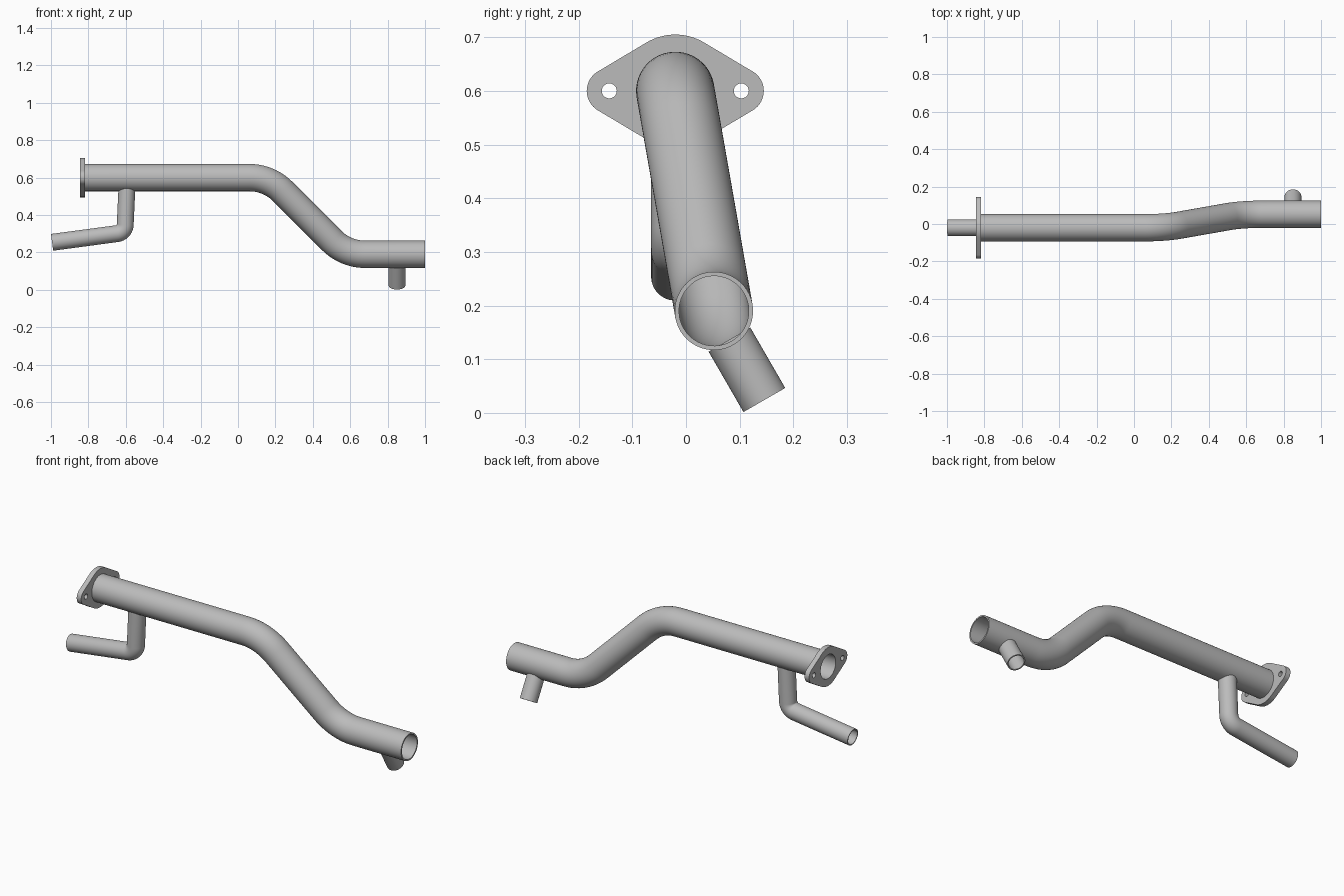
import bpy
import bmesh
from math import cos, sin, tan, acos, pi, radians
from mathutils import Vector

if "Cube" in bpy.data.objects:
    bpy.data.objects.remove(bpy.data.objects["Cube"], do_unlink=True)

steel = bpy.data.materials.new("grey_steel")
steel.use_nodes = True
GREY = (0.5, 0.5, 0.5, 1)
steel.diffuse_color = GREY
steel.node_tree.nodes["Principled BSDF"].inputs["Base Color"].default_value = GREY


def finish(obj):
    """Assign the metal and smooth the round walls."""
    bpy.ops.object.select_all(action="DESELECT")
    obj.select_set(True)
    bpy.context.view_layer.objects.active = obj
    bpy.ops.object.shade_smooth_by_angle(angle=radians(35))


def rounded_path(points, bend, steps=12):
    """Replace each inner corner with a circular bend; return (point, tangent) stations."""
    pts = [Vector(p) for p in points]
    stations = [(pts[0], (pts[1] - pts[0]).normalized())]
    for a, b, c in zip(pts, pts[1:], pts[2:]):
        d0, d1 = (b - a).normalized(), (c - b).normalized()
        angle = d0.angle(d1)
        start = b - d0 * bend * tan(angle / 2)
        inward = (d1 - d0 * d0.dot(d1)).normalized()
        for i in range(steps + 1):
            t = angle * i / steps
            stations.append((start + bend * (d0 * sin(t) + inward * (1 - cos(t))),
                             d0 * cos(t) + inward * sin(t)))
    stations.append((pts[-1], (pts[-1] - pts[-2]).normalized()))
    return stations


def tube(name, points, outer, inner, bend=0.1, sides=48):
    """Hollow pipe with open ends, swept along a planar path."""
    path = rounded_path(points, bend)
    first = path[0][1]
    normal = first.orthogonal().normalized()
    if len(points) > 2:
        normal = first.cross(Vector(points[2]) - Vector(points[1])).normalized()
    bm = bmesh.new()
    rings = []
    # Out along the outer wall, back along the inner wall
    for radius, stations in ((outer, path), (inner, path[::-1])):
        for p, d in stations:
            side = normal.cross(d)
            rings.append([bm.verts.new(p + radius * (normal * cos(a) + side * sin(a)))
                          for a in (2 * pi * k / sides for k in range(sides))])
    for r0, r1 in zip(rings, rings[1:] + rings[:1]):
        for k in range(sides):
            j = (k + 1) % sides
            bm.faces.new((r0[k], r0[j], r1[j], r1[k]))
    bmesh.ops.recalc_face_normals(bm, faces=bm.faces)
    mesh = bpy.data.meshes.new(name)
    bm.to_mesh(mesh)
    bm.free()
    mesh.materials.append(steel)
    obj = bpy.data.objects.new(name, mesh)
    bpy.context.collection.objects.link(obj)
    finish(obj)


def arc(cx, radius, a0, a1, steps):
    return [(cx + radius * cos(a0 + (a1 - a0) * i / steps),
             radius * sin(a0 + (a1 - a0) * i / steps)) for i in range(steps + 1)]


def flange(name, location, thickness, hub, ear, reach, bore, bolt):
    """Two-bolt plate: a hub circle and two ear circles joined by tangents."""
    t = acos((hub - ear) / reach)
    outline = (arc(reach, ear, -t, t, 16) + arc(0, hub, t, pi - t, 16)
               + arc(-reach, ear, pi - t, pi + t, 16) + arc(0, hub, pi + t, 2 * pi - t, 16))
    holes = [arc(x, r, 0, 2 * pi, n)[:-1]
             for x, r, n in ((0, bore, 48), (reach, bolt, 24), (-reach, bolt, 24))]
    curve = bpy.data.curves.new(name, "CURVE")
    curve.dimensions = "2D"
    curve.fill_mode = "BOTH"
    curve.extrude = thickness / 2
    for loop in [outline] + holes:
        spline = curve.splines.new("POLY")
        spline.points.add(len(loop) - 1)
        for point, (x, y) in zip(spline.points, loop):
            point.co = (x, y, 0, 1)
        spline.use_cyclic_u = True
    curve.materials.append(steel)
    obj = bpy.data.objects.new(name, curve)
    bpy.context.collection.objects.link(obj)
    obj.location = location
    obj.rotation_euler = (pi / 2, 0, pi / 2)
    bpy.ops.object.select_all(action="DESELECT")
    obj.select_set(True)
    bpy.context.view_layer.objects.active = obj
    bpy.ops.object.convert(target="MESH")
    finish(bpy.context.view_layer.objects.active)


# Main pipe with its two bends
tube("main_pipe", [(-0.82, -0.02, 0.6), (0.165, -0.02, 0.6),
                   (0.575, 0.052, 0.19), (1, 0.052, 0.19)], 0.073, 0.065, bend=0.25)

# Mounting plate at the inlet
flange("mounting_flange", (-0.832, -0.02, 0.6), 0.027,
       hub=0.105, ear=0.042, reach=0.123, bore=0.065, bolt=0.014)

# Elbow branch under the inlet
tube("elbow_branch", [(-0.594, -0.02, 0.545), (-0.605, -0.02, 0.306),
                      (-0.994, -0.02, 0.254)], 0.045, 0.039, bend=0.05)

# Angled stub near the outlet
stub_end = Vector((0.85, 0.146, 0.024))
tube("outlet_stub", [stub_end, stub_end + 0.13 * Vector((0, -0.5, 0.866))], 0.045, 0.039)
